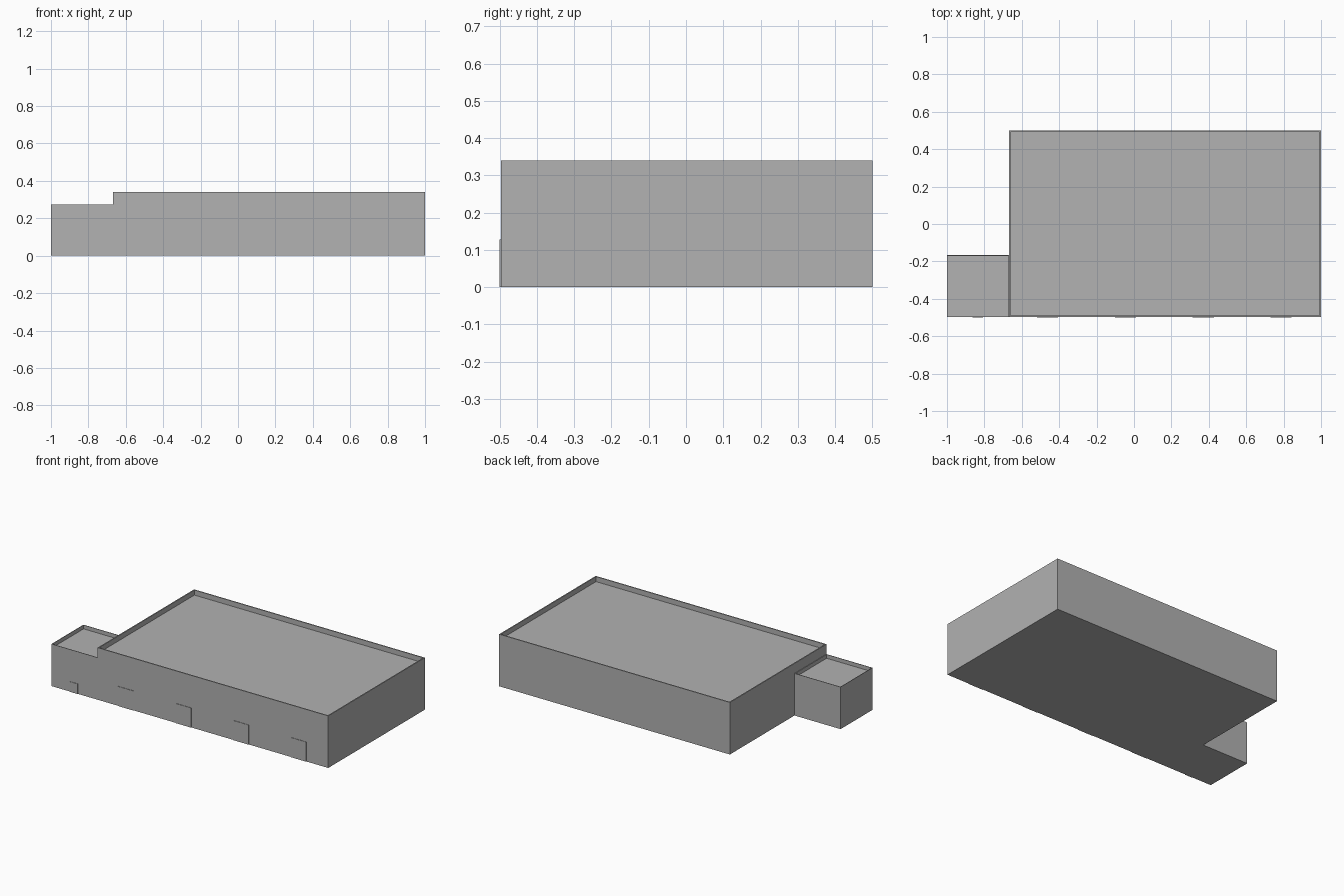
import bpy
import bmesh

default_cube = bpy.data.objects.get("Cube")
if default_cube:
    bpy.data.objects.remove(default_cube, do_unlink=True)

GREY = (0.445, 0.445, 0.445, 1.0)
grey = bpy.data.materials.new("plain grey")
grey.use_nodes = True
grey.diffuse_color = GREY
grey.node_tree.nodes["Principled BSDF"].inputs["Base Color"].default_value = GREY

FRONT = -0.497  # plane of the front wall


def block(name, x, y, height, rim=0.0, sink=0.0):
    """Box from the ground up; a rim leaves a parapet around a sunken roof."""
    bm = bmesh.new()
    bmesh.ops.create_cube(bm, size=1)
    for v in bm.verts:
        v.co.x = x[1] if v.co.x > 0 else x[0]
        v.co.y = y[1] if v.co.y > 0 else y[0]
        v.co.z = height if v.co.z > 0 else 0
    if rim:
        bm.normal_update()
        top = max(bm.faces, key=lambda f: f.calc_center_median().z)
        # Parapet top, then the drop down to the roof deck
        bmesh.ops.inset_region(bm, faces=[top], thickness=rim)
        deck = bmesh.ops.extrude_face_region(bm, geom=[top])["geom"]
        for v in (g for g in deck if isinstance(g, bmesh.types.BMVert)):
            v.co.z -= sink
        if top.is_valid:
            bmesh.ops.delete(bm, geom=[top], context="FACES_ONLY")
    bmesh.ops.recalc_face_normals(bm, faces=bm.faces)
    mesh = bpy.data.meshes.new(name)
    bm.to_mesh(mesh)
    bm.free()
    mesh.materials.append(grey)
    obj = bpy.data.objects.new(name, mesh)
    bpy.context.collection.objects.link(obj)
    return obj


# Main hall and the lower side annex
block("main_hall", (-0.667, 1.0), (FRONT, 0.5), 0.34, rim=0.01, sink=0.033)
block("side_annex", (-1.0, -0.667), (FRONT, -0.167), 0.275, rim=0.005, sink=0.025)


# Thin door panels along the front
def door(name, centre, width, height):
    block(name, (centre - width / 2, centre + width / 2), (-0.5, FRONT), height)


for i in range(4):
    door(f"loading_door_{i + 1}", 0.162 + (i - 1.5) * 0.416, 0.113, 0.128)
door("annex_door", -0.836, 0.056, 0.066)
